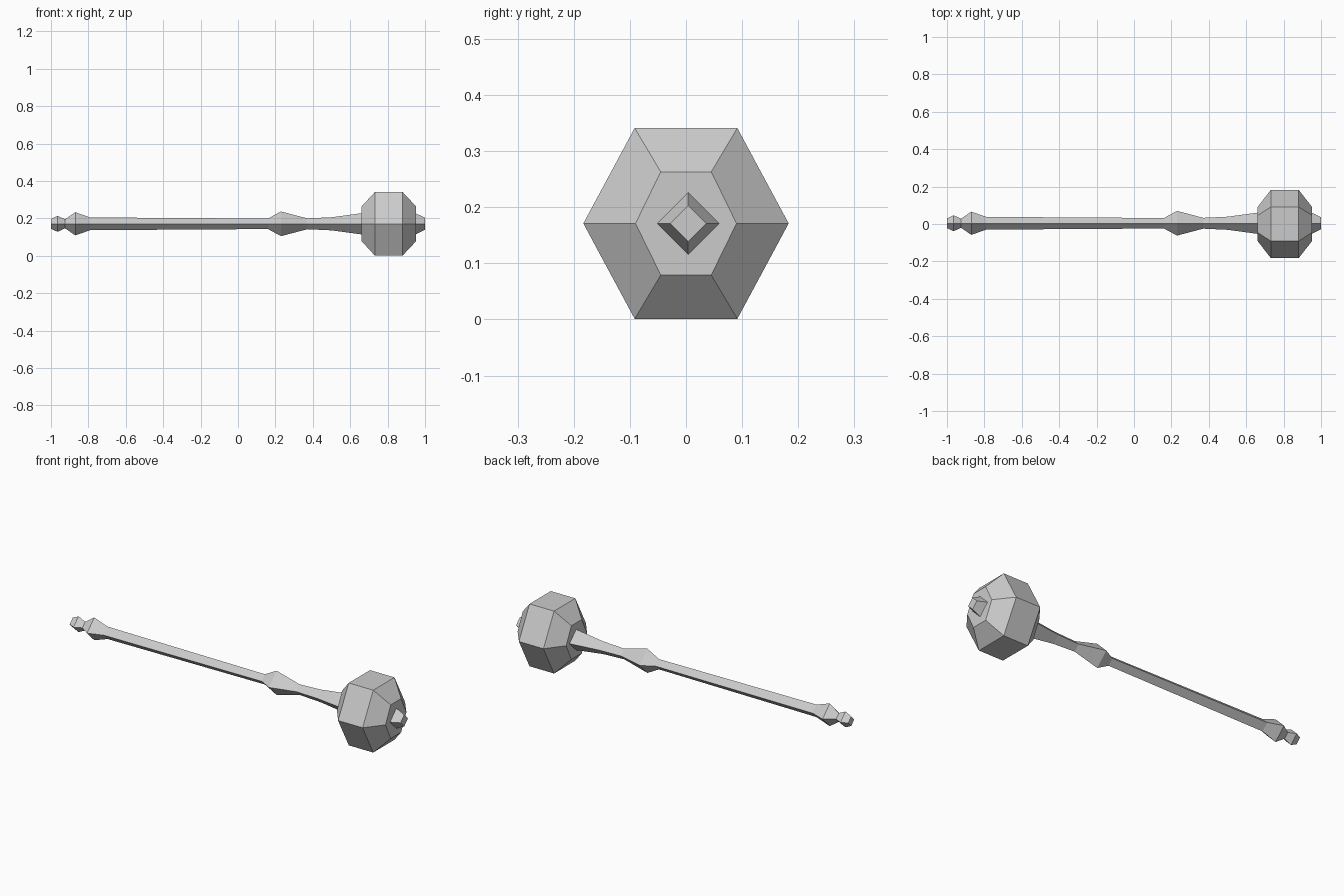
import bpy, bmesh
from math import cos, sin, tau

if "Cube" in bpy.data.objects:
    bpy.data.objects.remove(bpy.data.objects["Cube"])

steel = bpy.data.materials.new("pale grey steel")
steel.use_nodes = True
GREY = (0.6, 0.6, 0.6, 1)
steel.diffuse_color = GREY
steel.node_tree.nodes["Principled BSDF"].inputs["Base Color"].default_value = GREY


def lathe_along_x(name, sides, rings, centre_y, centre_z):
    """Join faceted rings (x, y radius, z radius) into a capped solid."""
    bm = bmesh.new()
    loops = []
    for x, ry, rz in rings:
        loops.append([bm.verts.new((x, centre_y + ry * cos(tau * i / sides),
                                    centre_z + rz * sin(tau * i / sides)))
                      for i in range(sides)])
    for a, b in zip(loops, loops[1:]):
        for i in range(sides):
            j = (i + 1) % sides
            bm.faces.new((a[i], a[j], b[j], b[i]))
    bm.faces.new(loops[0])
    bm.faces.new(loops[-1])
    bmesh.ops.recalc_face_normals(bm, faces=bm.faces)
    mesh = bpy.data.meshes.new(name)
    bm.to_mesh(mesh)
    bm.free()
    mesh.materials.append(steel)
    obj = bpy.data.objects.new(name, mesh)
    bpy.context.collection.objects.link(obj)
    return obj


# Four-sided shaft: pommel, grip, collar and flared neck
shaft = [(-1.0, 0.026), (-0.965, 0.043), (-0.925, 0.024), (-0.87, 0.062),
         (-0.79, 0.034), (0.16, 0.028), (0.23, 0.066), (0.37, 0.029),
         (0.5, 0.035), (0.7, 0.062)]
lathe_along_x("shaft", 4, [(x, r, r) for x, r in shaft], 0.004, 0.171)

# Small tapered tip at the far end of the head
tip = [(0.9, 0.055), (0.953, 0.055), (1.0, 0.032)]
lathe_along_x("head_tip", 4, [(x, r, r) for x, r in tip], 0.004, 0.171)

# Six-sided head with bevelled ends
FLAT = sin(tau / 6)
head = [(0.66, 0.09, 0.092), (0.732, 0.183, 0.17),
        (0.88, 0.183, 0.17), (0.953, 0.09, 0.092)]
lathe_along_x("mace_head", 6, [(x, y, z / FLAT) for x, y, z in head], 0, 0.171)
